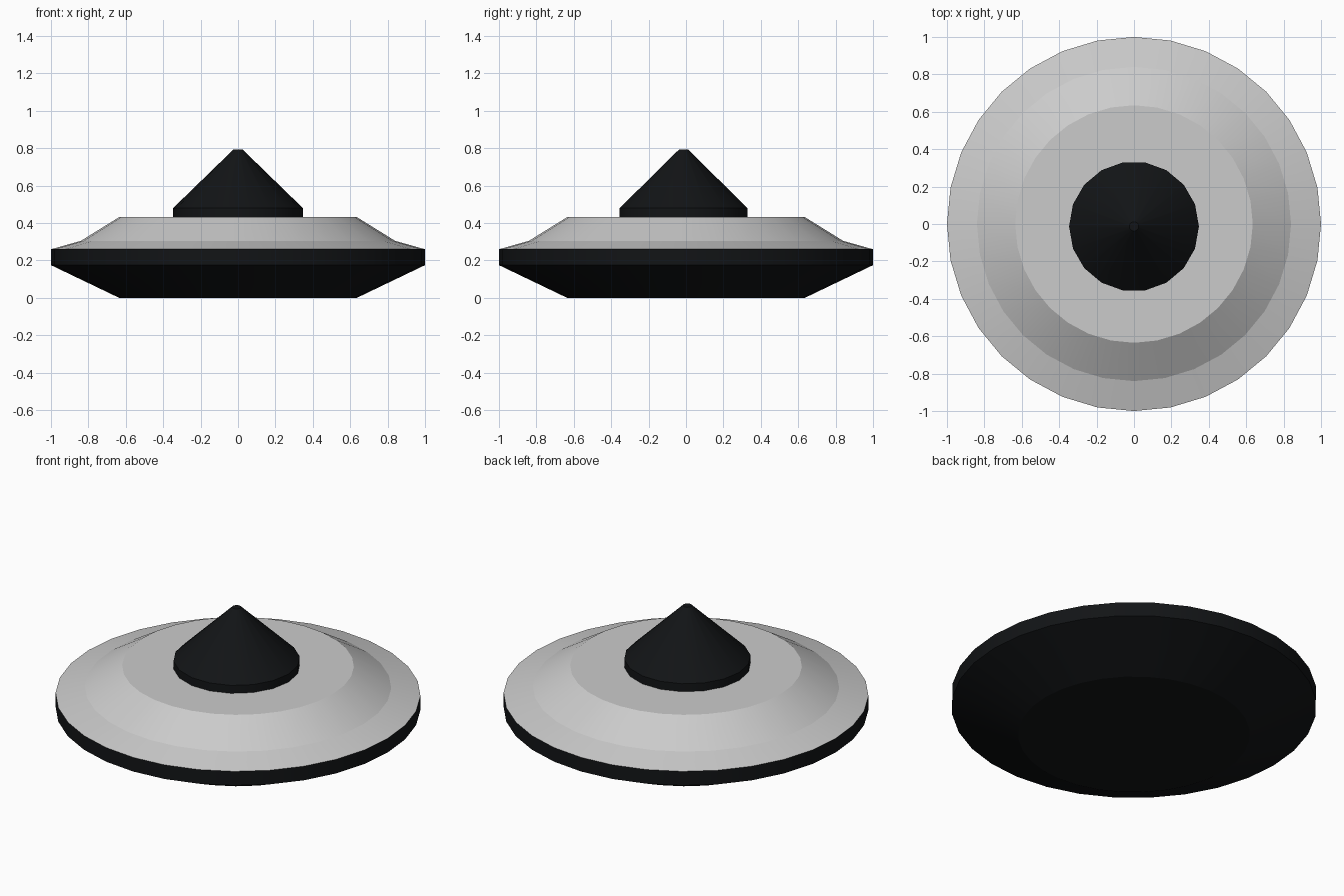
import bpy, bmesh
from math import cos, sin, tau, radians

if "Cube" in bpy.data.objects:
    bpy.data.objects.remove(bpy.data.objects["Cube"])


def material(name, rgb):
    mat = bpy.data.materials.new(name)
    mat.diffuse_color = (*rgb, 1)
    mat.use_nodes = True
    mat.node_tree.nodes["Principled BSDF"].inputs["Base Color"].default_value = mat.diffuse_color
    return mat


def lathe(name, profile, sides, angle, cap_bottom=False, cap_top=False, centre_y=0, mat=None):
    """Revolve (radius, z) points around a vertical axis."""
    bm = bmesh.new()
    rings = [[bm.verts.new((r * cos(tau * i / sides), centre_y + r * sin(tau * i / sides), z))
              for i in range(sides)] for r, z in profile]
    for low, high in zip(rings, rings[1:]):
        for i in range(sides):
            j = (i + 1) % sides
            bm.faces.new((low[i], low[j], high[j], high[i]))
    if cap_bottom:
        bm.faces.new(rings[0][::-1])
    if cap_top:
        bm.faces.new(rings[-1])
    mesh = bpy.data.meshes.new(name)
    bm.to_mesh(mesh)
    bm.free()
    obj = bpy.data.objects.new(name, mesh)
    bpy.context.collection.objects.link(obj)
    if mat:
        mesh.materials.append(mat)
    bpy.ops.object.select_all(action='DESELECT')
    obj.select_set(True)
    bpy.context.view_layer.objects.active = obj
    bpy.ops.object.shade_smooth_by_angle(angle=radians(angle))
    return obj


black = material("black", (0.006, 0.007, 0.008))

# Dark underside and rim
lathe("lower_hull", [(0.635, 0), (1, 0.175), (1, 0.26)], 32, 13, cap_bottom=True, mat=black)

# Grey stepped deck
lathe("upper_deck", [(1, 0.26), (0.84, 0.305), (0.635, 0.432)], 32, 13, cap_top=True)

# Dark conical cap, set slightly towards the front
lathe("cone_cap", [(0.347, 0.43), (0.347, 0.48), (0.025, 0.793)], 18, 25,
      cap_top=True, centre_y=-0.013, mat=black)
